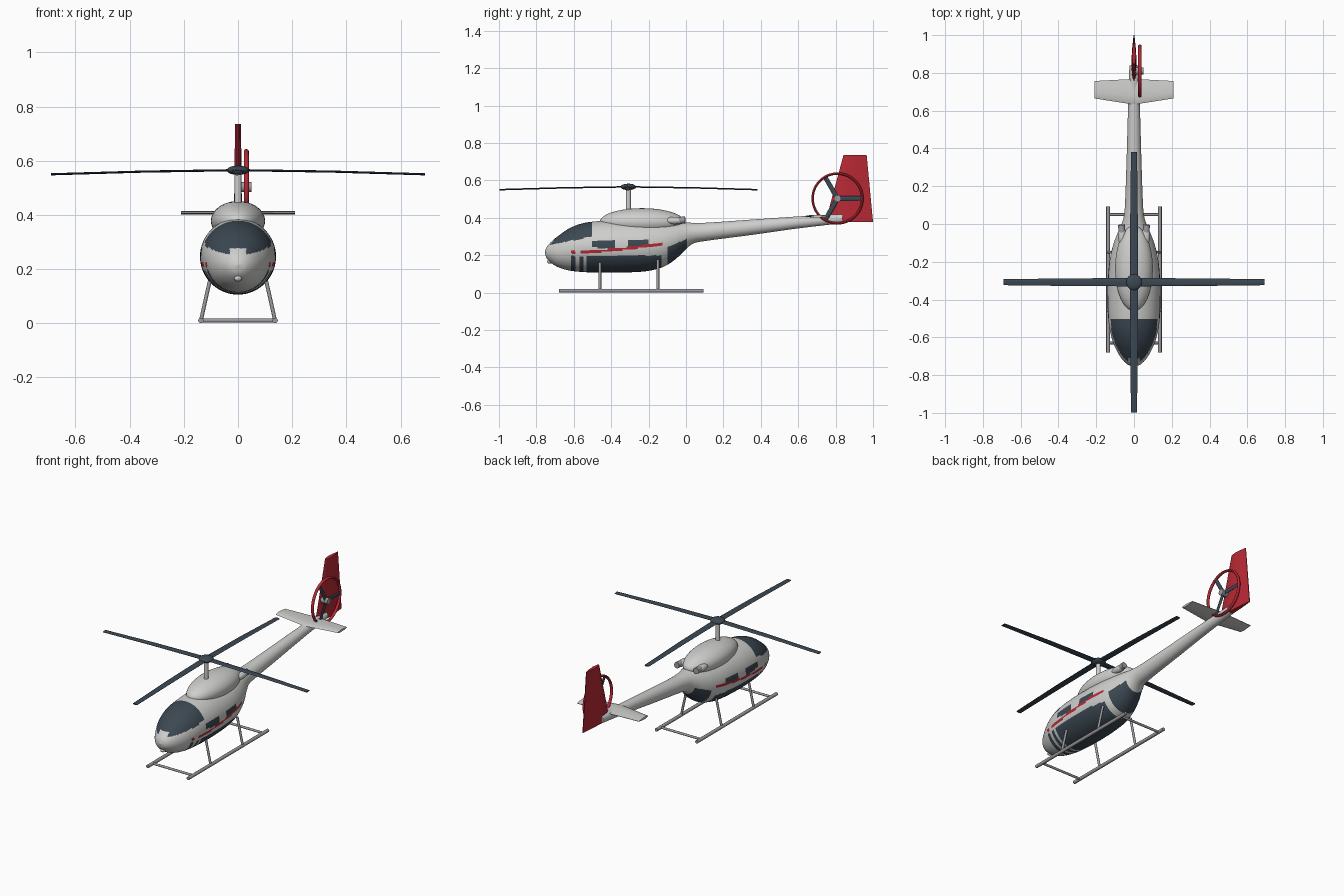
import bpy, bmesh, math
from mathutils import Vector, Matrix

if "Cube" in bpy.data.objects:
    bpy.data.objects.remove(bpy.data.objects["Cube"], do_unlink=True)


def material(name, r, g, b):
    m = bpy.data.materials.new(name)
    m.use_nodes = True
    m.diffuse_color = (r, g, b, 1)
    m.node_tree.nodes["Principled BSDF"].inputs["Base Color"].default_value = (r, g, b, 1)
    return m


WHITE = material("white_paint", .62, .62, .61)
SLATE = material("dark_slate", .045, .065, .085)
RED = material("red_paint", .48, .022, .035)
METAL = material("grey_metal", .33, .33, .36)


def finish(name, bm, *mats, angle=40):
    bmesh.ops.recalc_face_normals(bm, faces=bm.faces)
    me = bpy.data.meshes.new(name)
    bm.to_mesh(me)
    bm.free()
    ob = bpy.data.objects.new(name, me)
    bpy.context.collection.objects.link(ob)
    for m in mats:
        me.materials.append(m)
    bpy.ops.object.select_all(action='DESELECT')
    ob.select_set(True)
    bpy.context.view_layer.objects.active = ob
    bpy.ops.object.shade_smooth_by_angle(angle=math.radians(angle))
    return ob


def tube(name, a, b, r, mat, sides=16, r2=None):
    a, b = Vector(a), Vector(b)
    d = b - a
    mx = Matrix.Translation((a + b) / 2) @ d.to_track_quat('Z', 'Y').to_matrix().to_4x4()
    bm = bmesh.new()
    bmesh.ops.create_cone(bm, cap_ends=True, segments=sides, radius1=r,
                          radius2=r if r2 is None else r2, depth=d.length, matrix=mx)
    return finish(name, bm, mat)


def ellipsoid(name, centre, radii, mat):
    bm = bmesh.new()
    bmesh.ops.create_uvsphere(bm, u_segments=40, v_segments=24, radius=1,
                              matrix=Matrix.Translation(centre) @ Matrix.Diagonal((*radii, 1)))
    return finish(name, bm, mat)


def loft(bm, rings):
    rows = [[bm.verts.new(p) for p in ring] for ring in rings]
    n = len(rows[0])
    for r0, r1 in zip(rows, rows[1:]):
        for i in range(n):
            j = (i + 1) % n
            bm.faces.new((r0[i], r0[j], r1[j], r1[i]))
    bm.faces.new(rows[0])
    bm.faces.new(rows[-1])


def foil(front, back, half):
    # lens section: (chord position, thickness offset) pairs
    shape = [(0, 0), (.1, .6), (.35, 1), (.7, .7), (1, .15)]
    pts = shape + [(t, -h) for t, h in reversed(shape[1:])]
    return [(front + (back - front) * t, h * half) for t, h in pts]


# Fuselage and boom: y, top z, bottom z, half width
STATIONS = [
    (-.755, .216, .214, .001), (-.745, .243, .184, .032), (-.72, .272, .158, .06),
    (-.68, .305, .134, .086), (-.62, .345, .117, .113), (-.54, .373, .109, .132),
    (-.42, .385, .106, .14), (-.3, .387, .108, .138), (-.2, .386, .116, .13),
    (-.12, .383, .138, .113), (-.06, .379, .175, .092), (-.01, .375, .222, .07),
    (.04, .373, .262, .054), (.12, .374, .278, .047), (.35, .39, .308, .039),
    (.6, .407, .343, .032), (.85, .422, .372, .024)]


def spline(p0, p1, p2, p3, t):
    return [.5 * (2 * b + (c - a) * t + (2 * a - 5 * b + 4 * c - d) * t * t
                  + (3 * b - a - 3 * c + d) * t ** 3) for a, b, c, d in zip(p0, p1, p2, p3)]


def paint(p):
    x, y, z = abs(p.x), p.y, p.z
    # canopy glass with a notch over the nose
    if y < -.505 and z > .25 + (y + .75) * .2 and not (x < .03 and z < .277):
        return 1
    # side stripe and its leading dot
    run = (y + .565) / .44
    if 0 < run < 1 and abs(z - .217 - .045 * run ** 1.5) < .0075:
        return 2
    if abs(y + .6) < .012 and abs(z - .216) < .008:
        return 2
    # cabin windows
    if (-.5 < y < -.378 and .24 < z < .277) or (-.305 < y < -.2 and .25 < z < .284):
        return 1
    # dark belly, front strips and rear panel
    if -.53 < y < -.13 and z < .198:
        return 1
    if (abs(y + .6) < .012 or abs(y + .56) < .01) and z < .195:
        return 1
    if -.1 < y < .005 and z < .285 + .45 * y:
        return 1
    return 0


rings, SIDES, STEPS = [], 104, 12
path = [STATIONS[0]] + STATIONS + [STATIONS[-1]]
for k in range(len(STATIONS) - 1):
    for s in range(STEPS):
        y, top, low, w = spline(*path[k:k + 4], s / STEPS)
        mid, h = (top + low) / 2, (top - low) / 2
        rings.append([(w * math.cos(a), y, mid + h * math.sin(a))
                      for a in (2 * math.pi * i / SIDES for i in range(SIDES))])
bm = bmesh.new()
loft(bm, rings)
for f in bm.faces:
    f.material_index = paint(f.calc_center_median())
finish("fuselage", bm, WHITE, SLATE, RED)

# Engine cowl, exhausts and nose lamp
ellipsoid("engine_cowl", (0, -.235, .378), (.1, .226, .073), WHITE)
ellipsoid("nose_lamp", (0, -.728, .166), (.014, .014, .012), WHITE)
for side, sx in (("left", 1), ("right", -1)):
    ellipsoid(side + "_exhaust_fairing", (sx * .064, -.06, .385), (.021, .055, .02), WHITE)
    tube(side + "_exhaust", (sx * .064, -.06, .386), (sx * .066, -.004, .388), .018, METAL)

# Main rotor
HUB = Vector((0, -.308, .565))
tube("rotor_mast", (0, HUB.y, .445), HUB, .013, WHITE, 24)
ellipsoid("rotor_hub", HUB, (.042, .042, .017), SLATE)
for i in range(4):
    bm = bmesh.new()
    loft(bm, [[(r, y, z + drop) for y, z in foil(-w, w, .004)]
              for r, w, drop in ((.02, .022, 0), (.35, .02, -.005), (.69, .016, -.015))])
    bm.transform(Matrix.Translation(HUB) @ Matrix.Rotation(i * math.pi / 2, 4, 'Z'))
    finish(f"rotor_blade_{i + 1}", bm, SLATE)

# Tail fin and stabiliser
bm = bmesh.new()
loft(bm, [[(x, y, z) for y, x in foil(a, b, h)]
          for z, a, b, h in ((.376, .745, 1, .015), (.735, .842, .966, .011))])
finish("tail_fin", bm, RED)
bm = bmesh.new()
loft(bm, [[(x, y, .408 + z) for y, z in foil(a, b, .007)]
          for x, a, b in ((-.21, .665, .757), (0, .632, .768), (.21, .665, .757))])
finish("stabiliser", bm, WHITE)

# Tail rotor inside its guard ring
TAIL = Vector((.031, .81, .503))
bm = bmesh.new()
loops = [[bm.verts.new(TAIL + Vector((.009 * math.cos(b),
                                      (.133 + .007 * math.sin(b)) * math.cos(a),
                                      (.133 + .007 * math.sin(b)) * math.sin(a))))
          for b in (math.tau * j / 10 for j in range(10))]
         for a in (math.tau * i / 64 for i in range(64))]
for i in range(64):
    for j in range(10):
        n, m = loops[(i + 1) % 64], (j + 1) % 10
        bm.faces.new((loops[i][j], loops[i][m], n[m], n[j]))
finish("tail_guard_ring", bm, RED)
tube("tail_rotor_hub", (0, TAIL.y, TAIL.z), (.05, TAIL.y, TAIL.z), .019, METAL, 24)
for i in range(3):
    bm = bmesh.new()
    loft(bm, [[(x, y, r) for y, x in foil(-w, w, .004)] for r, w in ((.01, .013), (.13, .012))])
    bm.transform(Matrix.Translation(TAIL) @ Matrix.Rotation(math.radians(120 * i - 90), 4, 'X'))
    finish(f"tail_blade_{i + 1}", bm, SLATE)

# Landing skids
for side, sx in (("left", 1), ("right", -1)):
    tube(side + "_skid", (sx * .137, -.68, .01), (sx * .137, .093, .01), .01, METAL)
    for end, y in (("front", -.46), ("rear", -.15)):
        tube(f"{side}_{end}_leg", (sx * .137, y, .01), (sx * .1, y, .175), .007, METAL)
for end, y in (("front", -.63), ("rear", .05)):
    tube(end + "_crossbar", (-.137, y, .01), (.137, y, .01), .007, METAL)
